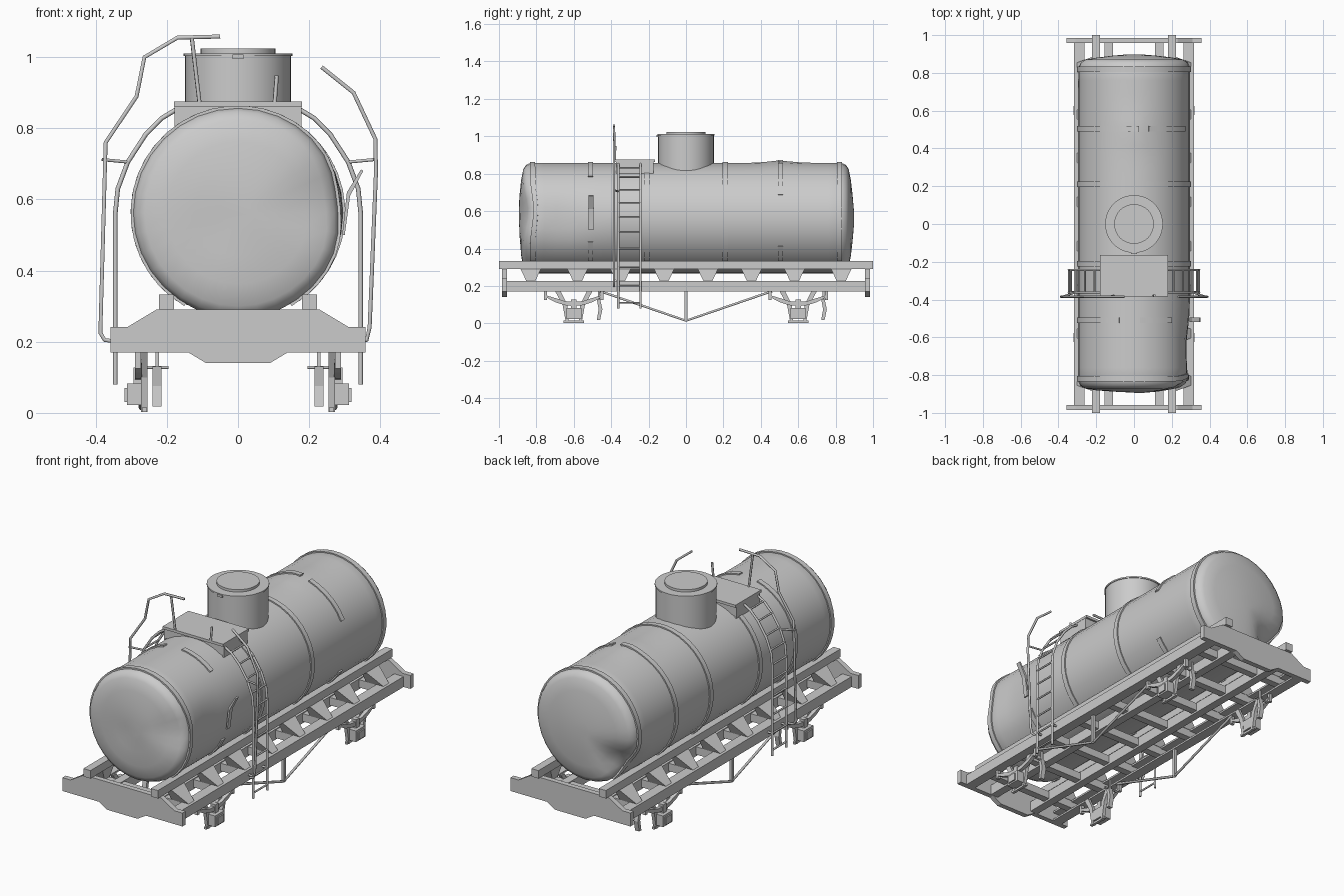
import bpy, bmesh, math
from mathutils import Vector

if "Cube" in bpy.data.objects:
    bpy.data.objects.remove(bpy.data.objects["Cube"])

TZ, TR = 0.562, 0.296      # tank axis height and radius


def finish(name, bm, smooth=False):
    bmesh.ops.recalc_face_normals(bm, faces=bm.faces)
    me = bpy.data.meshes.new(name)
    bm.to_mesh(me)
    bm.free()
    ob = bpy.data.objects.new(name, me)
    bpy.context.collection.objects.link(ob)
    if smooth:
        bpy.ops.object.select_all(action='DESELECT')
        ob.select_set(True)
        bpy.context.view_layer.objects.active = ob
        bpy.ops.object.shade_smooth_by_angle(angle=math.radians(35))
    return ob


def box(name, x0, x1, y0, y1, z0, z1):
    return prism(name, [(x0, z0), (x1, z0), (x1, z1), (x0, z1)], y0, y1)


def prism(name, pts, a, b, axis='y'):
    """Outline in (x,z) extruded along y, or in (y,z) extruded along x."""
    bm = bmesh.new()
    put = (lambda p, t: (p[0], t, p[1])) if axis == 'y' else (lambda p, t: (t, p[0], p[1]))
    r0 = [bm.verts.new(put(p, a)) for p in pts]
    r1 = [bm.verts.new(put(p, b)) for p in pts]
    bm.faces.new(r0)
    bm.faces.new(r1)
    n = len(pts)
    for i in range(n):
        j = (i + 1) % n
        bm.faces.new((r0[i], r0[j], r1[j], r1[i]))
    return finish(name, bm)


def hull(name, pts):
    bm = bmesh.new()
    for p in pts:
        bm.verts.new(p)
    bmesh.ops.convex_hull(bm, input=bm.verts)
    return finish(name, bm)


def tube(name, pts, r=0.006):
    cu = bpy.data.curves.new(name, 'CURVE')
    cu.dimensions = '3D'
    cu.bevel_depth, cu.bevel_resolution, cu.use_fill_caps = r, 1, True
    sp = cu.splines.new('POLY')
    sp.points.add(len(pts) - 1)
    for p, q in zip(sp.points, pts):
        p.co = (*q, 1)
    tmp = bpy.data.objects.new(name, cu)
    bpy.context.collection.objects.link(tmp)
    bpy.context.view_layer.update()
    me = bpy.data.meshes.new_from_object(tmp.evaluated_get(bpy.context.evaluated_depsgraph_get()))
    bpy.data.objects.remove(tmp)
    ob = bpy.data.objects.new(name, me)
    bpy.context.collection.objects.link(ob)


def cyl(name, r, z0, z1, seg=40):
    bm = bmesh.new()
    bmesh.ops.create_cone(bm, cap_ends=True, segments=seg, radius1=r, radius2=r, depth=z1 - z0)
    bmesh.ops.translate(bm, verts=bm.verts, vec=(0, 0, (z0 + z1) / 2))
    return finish(name, bm, True)


# Tank: lathed shell with a few dents: (centre, spread, push)
DENTS = [((-0.23, 0.87, 0.40), 0.10, (0.05, -0.05, 0.02)),
         ((0.30, -0.66, 0.56), 0.13, (-0.02, 0, 0)),
         ((0.26, -0.87, 0.60), 0.10, (-0.015, 0.025, 0)),
         ((-0.06, -0.90, 0.52), 0.10, (0, 0.012, 0)),
         ((0.0, 0.50, 0.86), 0.08, (0, 0, 0.012))]


def dent(co):
    out = Vector(co)
    for c, s, push in DENTS:
        out += Vector(push) * math.exp(-((Vector(co) - Vector(c)).length / s) ** 2)
    return out


SEG = 32
half = [(0.83, TR), (0.855, 0.285), (0.87, 0.262), (0.882, 0.20), (0.891, 0.12), (0.897, 0.05)]
rings = [(-y, r) for y, r in reversed(half)]
rings += [(-0.83 + 1.66 * i / 24, TR) for i in range(1, 24)] + half
bm = bmesh.new()
loops = []
for y, r in rings:
    loops.append([bm.verts.new(dent((r * math.cos(t), y, TZ + r * math.sin(t))))
                  for t in (2 * math.pi * k / SEG for k in range(SEG))])
for a, b in zip(loops, loops[1:]):
    for k in range(SEG):
        bm.faces.new((a[k], a[(k + 1) % SEG], b[(k + 1) % SEG], b[k]))
bm.faces.new(loops[0])
bm.faces.new(loops[-1])
finish("tank_shell", bm, True)


# Straps around the tank, whole or broken into arcs (degrees)
def strap(name, y, a0, a1, w=0.028, t=0.006):
    n = max(3, int((a1 - a0) / 9))
    bm = bmesh.new()
    prev = None
    for i in range(n + 1):
        a = math.radians(a0 + (a1 - a0) * i / n)
        cur = []
        for r, dy in ((TR - .004, -w / 2), (TR + t, -w / 2), (TR + t, w / 2), (TR - .004, w / 2)):
            cur.append(bm.verts.new(dent((r * math.cos(a), y + dy, TZ + r * math.sin(a)))))
        if prev:
            for k in range(4):
                bm.faces.new((prev[k], prev[(k + 1) % 4], cur[(k + 1) % 4], cur[k]))
        else:
            bm.faces.new(cur)
        prev = cur
    bm.faces.new(prev)
    finish(name, bm, True)


for y in (-0.82, -0.21, 0.21, 0.82):
    strap("tank_strap", y, -60, 240)
for y, arcs in ((-0.51, ((48, 84), (105, 235), (-55, -25))), (0.505, ((25, 75), (85, 235), (-55, -30)))):
    for a0, a1 in arcs:
        strap("broken_strap", y, a0, a1)
# Strap end torn loose on the right
prism("loose_strap", [(0.293, 0.50), (0.30, 0.50), (0.315, 0.61), (0.352, 0.68), (0.346, 0.685), (0.306, 0.62)],
      -0.52, -0.495)

# Filling dome and lid
cyl("dome", 0.149, 0.78, 1.005)
cyl("dome_rim", 0.153, 1.003, 1.011)
cyl("dome_lid", 0.105, 1.008, 1.024)
box("lid_latch", -0.015, 0.015, -0.158, -0.145, 0.995, 1.008)

# Platform
box("platform", -0.18, 0.18, -0.385, -0.165, 0.862, 0.876)
box("platform_support", -0.175, 0.175, -0.375, -0.36, 0.81, 0.865)
box("platform_support", -0.175, 0.175, -0.19, -0.175, 0.81, 0.865)
for s in (-1, 1):
    box("platform_side", s * 0.175 - .004, s * 0.175 + .004, -0.375, -0.175, 0.80, 0.865)

# Ladders: stringers, rungs, brackets
LAD = [(0.345, 0.08), (0.345, 0.56), (0.338, 0.63), (0.31, 0.705), (0.26, 0.782), (0.215, 0.828), (0.175, 0.852)]
RUNGS = [(0.345, z) for z in (0.11, 0.20, 0.30, 0.40, 0.49, 0.57)] + [
    (0.334, 0.645), (0.305, 0.715), (0.26, 0.782), (0.21, 0.832)]
for s in (-1, 1):
    for y in (-0.362, -0.243):
        tube("ladder_stringer", [(s * x, y, z) for x, z in LAD], 0.0065)
        tube("ladder_bracket", [(s * 0.29, y, 0.20), (s * 0.345, y, 0.20)], 0.006)
    for x, z in RUNGS:
        tube("ladder_rung", [(s * x, -0.362, z), (s * x, -0.243, z)], 0.005)
    tube("handrail_bracket", [(s * 0.308, -0.362, 0.705), (s * 0.382, -0.385, 0.712)], 0.005)

# Handrails (left intact, right bent) and platform posts
tube("handrail_left", [(-x, -0.385, z) for x, z in (
    (0.34, 0.20), (0.375, 0.205), (0.387, 0.225), (0.372, 0.76), (0.285, 0.89),
    (0.263, 1.0), (0.17, 1.055), (0.05, 1.058))], 0.0065)
tube("handrail_right", [(x, -0.385, z) for x, z in (
    (0.34, 0.20), (0.362, 0.205), (0.37, 0.24), (0.388, 0.68), (0.386, 0.77),
    (0.325, 0.90), (0.235, 0.972))], 0.0065)
tube("handrail_post", [(-0.108, -0.38, 0.87), (-0.13, -0.385, 1.056)], 0.006)
tube("broken_post", [(0.103, -0.38, 0.87), (0.109, -0.378, 0.948)], 0.006)

# Underframe
BEAM = [(0.09, 0.14), (0.14, 0.17), (0.358, 0.17), (0.358, 0.242), (0.31, 0.242), (0.23, 0.29)]
BEAM = BEAM + [(-x, z) for x, z in reversed(BEAM)]
for e in (-1, 1):
    prism("end_beam", BEAM, e * 0.985, e * 0.957)
for s in (-1, 1):
    X = lambda a, b: sorted((s * a, s * b))
    box("tank_bearer", *X(0.18, 0.222), -1, 1, 0.29, 0.333)
    # Outer sill as an inward-facing channel
    box("outer_sill_web", *X(0.305, 0.318), -0.96, 0.96, 0.17, 0.226)
    for z in (0.17, 0.216):
        box("outer_sill_flange", *X(0.262, 0.306), -0.96, 0.96, z, z + 0.01)
    box("centre_sill", *X(0.11, 0.155), -0.96, 0.96, 0.17, 0.226)
    # Sloping brackets between sill and bearer
    for y in (-0.83, -0.58, -0.35, -0.117, 0.117, 0.35, 0.58, 0.83):
        hull("sill_bracket", [(s * x, y + d * w, z) for x, w, z in (
            (0.19, 0.055, 0.292), (0.22, 0.055, 0.292), (0.20, 0.022, 0.222), (0.308, 0.022, 0.222)) for d in (-1, 1)])
    # Truss rod and queen post
    tube("truss_rod", [(s * 0.272, -0.46, 0.172), (s * 0.272, 0, 0.014), (s * 0.272, 0.46, 0.172)], 0.007)
    box("truss_post", *X(0.264, 0.28), -0.008, 0.008, 0.014, 0.175)
for y in (-0.83, -0.58, -0.35, -0.117, 0.117, 0.35, 0.58, 0.83):
    box("cross_member", -0.31, 0.31, y - 0.02, y + 0.02, 0.18, 0.222)

# Running gear: axle guards, boxes, springs, and one brake shoe per axle side
for s in (-1, 1):
    X = lambda a, b: sorted((s * a, s * b))
    for c in (-0.6, 0.6):
        for d in (-1, 1):
            prism("axle_guard", [(c + d * 0.028, 0.003), (c + d * 0.042, 0.003), (c + d * 0.06, 0.10),
                                 (c + d * 0.10, 0.172), (c + d * 0.07, 0.172), (c + d * 0.034, 0.10)],
                  s * 0.254, s * 0.272, 'x')
            box("spring_hanger", *X(0.272, 0.29), c + d * 0.15 - .008, c + d * 0.15 + .008, 0.125, 0.175)
        box("guard_tie", *X(0.256, 0.27), c - 0.055, c + 0.055, 0.003, 0.015)
        box("axle_box", *X(0.255, 0.312), c - 0.04, c + 0.04, 0.022, 0.082)
        box("axle_box_lid", *X(0.31, 0.319), c - 0.024, c + 0.024, 0.03, 0.07)
        box("spring_buckle", *X(0.266, 0.294), c - 0.014, c + 0.014, 0.08, 0.128)
        lower = [(c + u * 0.15, 0.092 + 0.048 * u * u) for u in (-1, -.67, -.33, 0, .33, .67, 1)]
        prism("leaf_spring", lower + [(y, 0.150 if abs(y - c) > 0.14 else z + 0.022) for y, z in reversed(lower)],
              s * 0.27, s * 0.29, 'x')
        b = c + 0.135
        prism("brake_shoe", [(b - 0.012, 0.13), (b - 0.002, 0.075), (b - 0.012, 0.018), (b + 0.006, 0.018),
                             (b + 0.018, 0.075), (b + 0.006, 0.13)], s * 0.215, s * 0.24, 'x')
        box("brake_hanger", *X(0.222, 0.232), b - 0.005, b + 0.005, 0.10, 0.18)
        tube("brake_pin", [(s * 0.195, b, 0.128), (s * 0.275, b, 0.128)], 0.005)
